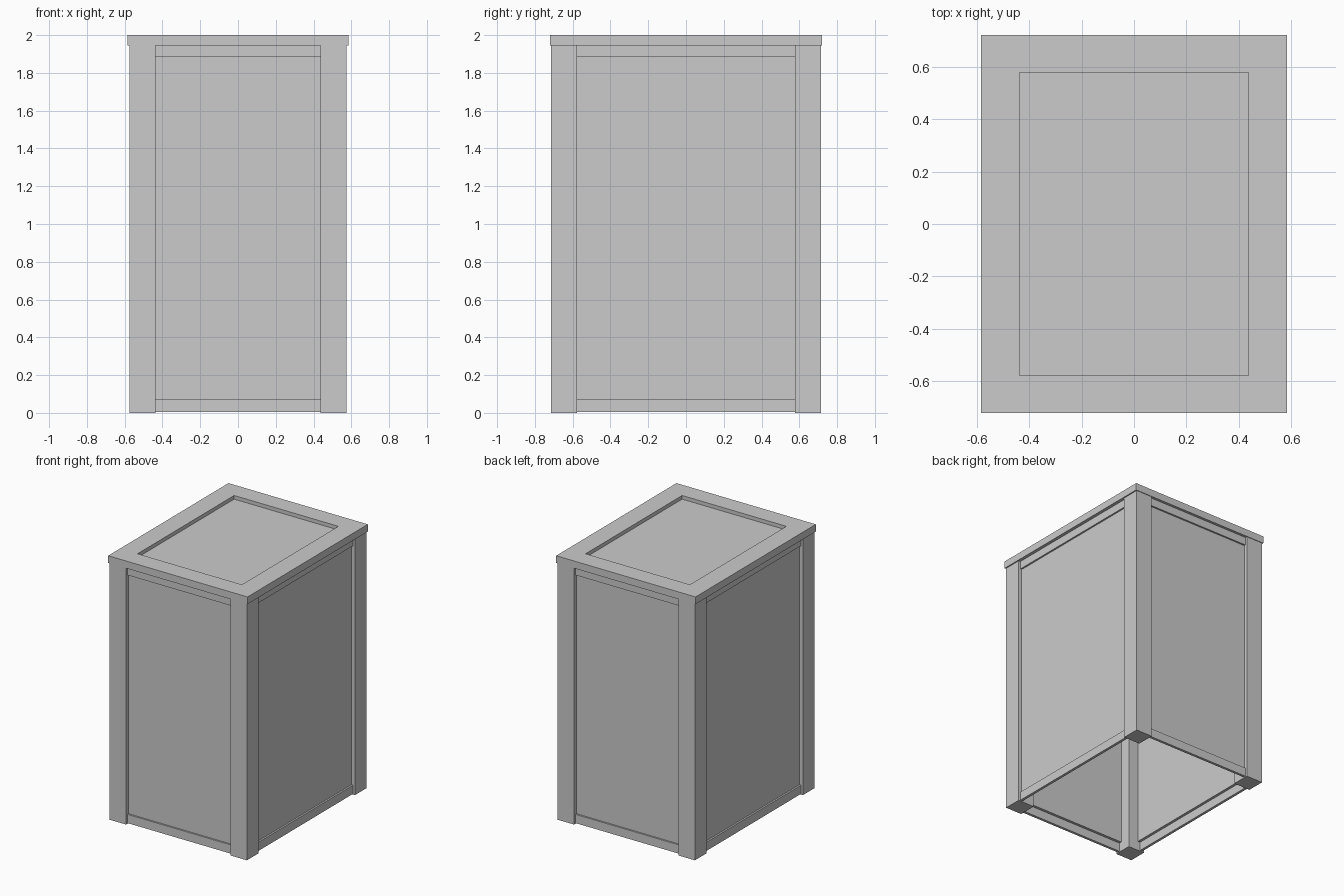
import bpy

if "Cube" in bpy.data.objects:
    bpy.data.objects.remove(bpy.data.objects["Cube"])

HX, HY = 0.575, 0.715      # outer half sizes of the body
IX, IY = 0.437, 0.578      # half sizes of the openings between posts
LX, LY = 0.584, 0.72       # half sizes of the lid
LID_Z = 1.945


def box(name, x, y, z):
    """Box from (min, max) ranges."""
    bpy.ops.mesh.primitive_cube_add(
        size=1, location=[sum(r) / 2 for r in (x, y, z)])
    o = bpy.context.object
    o.name = name
    o.dimensions = [abs(r[1] - r[0]) for r in (x, y, z)]
    bpy.ops.object.transform_apply(location=True, rotation=False, scale=True)
    return o


# Corner posts
for sx in (-1, 1):
    for sy in (-1, 1):
        box("corner_post", (sx * IX, sx * HX), (sy * IY, sy * HY), (0, LID_Z))


def slab(name, side, s, d0, d1, z):
    """Upright slab between two posts, d0..d1 deep behind the post face."""
    if side == "y":
        box(name, (-IX, IX), (s * (HY - d0), s * (HY - d1)), z)
    else:
        box(name, (s * (HX - d0), s * (HX - d1)), (-IY, IY), z)


# Rails and recessed wall panels on all four sides
for side in "xy":
    for s in (-1, 1):
        slab("top_rail", side, s, 0.015, 0.045, (1.885, LID_Z))
        slab("bottom_rail", side, s, 0.015, 0.035, (0.006, 0.072))
        slab("wall_panel", side, s, 0.028, 0.055, (0.072, 1.885))

# Lid frame around a sunken top panel
for s in (-1, 1):
    box("lid_side_bar", (s * IX, s * LX), (-LY, LY), (LID_Z, 2))
    box("lid_end_bar", (-IX, IX), (s * IY, s * LY), (LID_Z, 2))
box("lid_panel", (-IX, IX), (-IY, IY), (LID_Z, 1.972))
